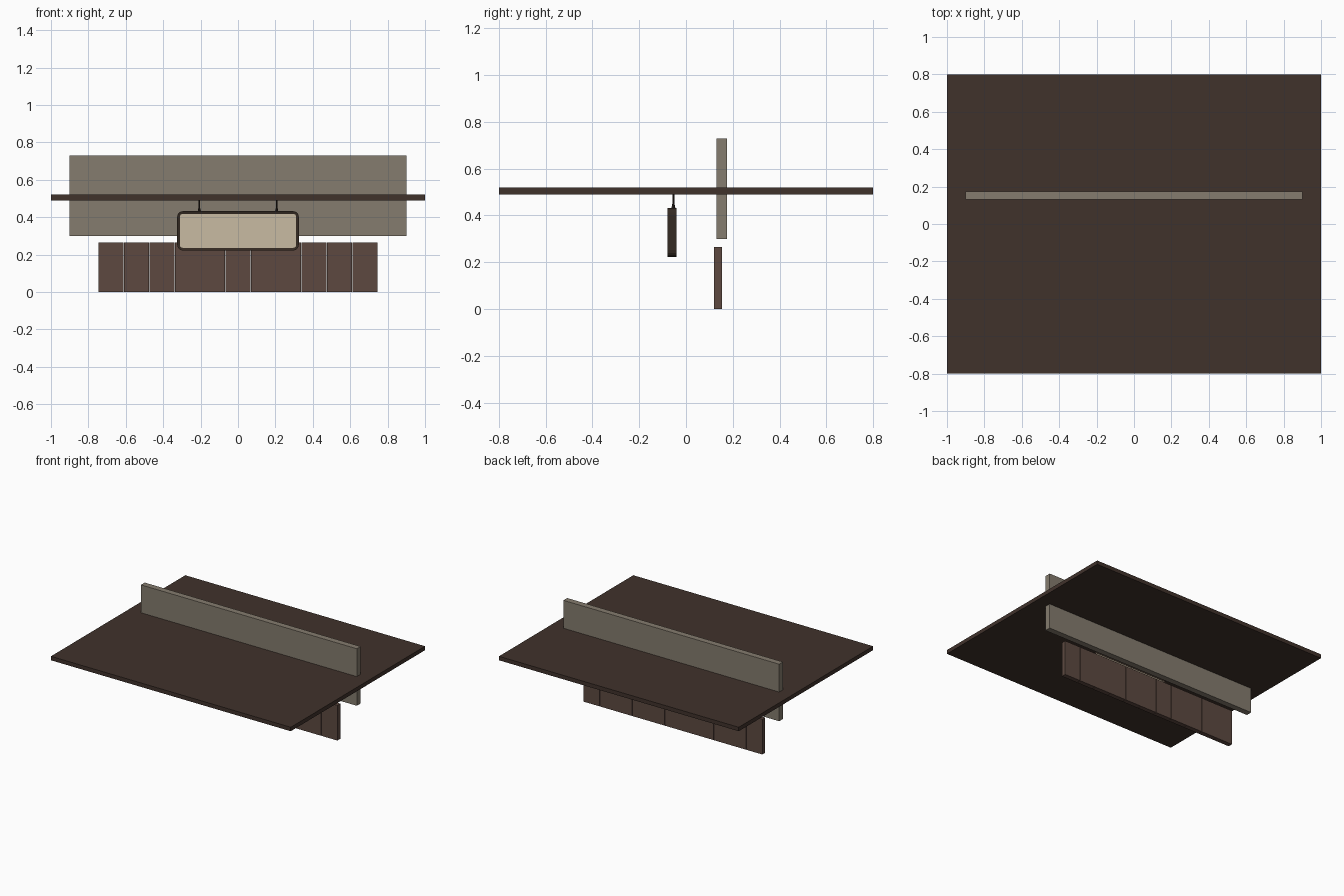
import bpy, bmesh
from mathutils import Vector

cube = bpy.data.objects.get("Cube")
if cube:
    bpy.data.objects.remove(cube)


def material(name, rgb):
    # Flat colour given as 0-255 display values, stored linear
    lin = [((c / 255 + 0.055) / 1.055) ** 2.4 for c in rgb]
    m = bpy.data.materials.new(name)
    m.use_nodes = True
    m.diffuse_color = (*lin, 1)
    m.node_tree.nodes["Principled BSDF"].inputs["Base Color"].default_value = (*lin, 1)
    return m


DARK = material("dark wood", (64, 50, 43))
BROWN = material("brown boards", (93, 73, 64))
GREY = material("grey beige beam", (133, 124, 110))
FRAME = material("sign frame", (52, 42, 34))
CREAM = material("cream sign face", (200, 187, 162))
CORD = material("dark cord", (44, 36, 30))


def finish(name, bm, mat):
    mesh = bpy.data.meshes.new(name)
    bm.to_mesh(mesh)
    bm.free()
    mesh.materials.append(mat)
    ob = bpy.data.objects.new(name, mesh)
    bpy.context.collection.objects.link(ob)
    return ob


def box(name, lo, hi, mat, corner=0):
    # Box between two corners; corner rounds the edges running along y
    lo, hi = Vector(lo), Vector(hi)
    bm = bmesh.new()
    bmesh.ops.create_cube(bm, size=1)
    for v in bm.verts:
        v.co = (lo + hi) / 2 + v.co * (hi - lo)
    if corner:
        edges = [e for e in bm.edges
                 if abs(e.verts[0].co.y - e.verts[1].co.y) > 0.001]
        bmesh.ops.bevel(bm, geom=edges, offset=corner, segments=4,
                        profile=0.5, affect='EDGES')
    return finish(name, bm, mat)


# Canopy slab and the beam passing through it
box("canopy", (-1, -0.8, 0.49), (1, 0.8, 0.52), DARK)
box("beam", (-0.9, 0.13, 0.3), (0.9, 0.175, 0.73), GREY)

# Row of narrow boards below the beam
COUNT, HALF, GAP = 11, 0.746, 0.002
pitch = 2 * HALF / COUNT
for i in range(COUNT):
    x = -HALF + i * pitch
    box(f"board_{i + 1}", (x + GAP / 2, 0.12, 0), (x + pitch - GAP / 2, 0.155, 0.265), BROWN)

# Hanging sign: rounded frame with an inset face on front and back
sign = box("sign", (-0.325, -0.08, 0.222), (0.325, -0.04, 0.432), FRAME, 0.03)
sign.data.materials.append(CREAM)
bm = bmesh.new()
bm.from_mesh(sign.data)
panels = [f for f in bm.faces if abs(f.normal.y) > 0.9]
bmesh.ops.inset_individual(bm, faces=panels, thickness=0.014, depth=-0.003)
for f in panels:
    f.material_index = 1
bm.to_mesh(sign.data)
bm.free()


# Cords with a wider knot where they meet the sign
def cord(name, x, z0, z1, r0, r1):
    bm = bmesh.new()
    bmesh.ops.create_cone(bm, cap_ends=True, segments=8, radius1=r0, radius2=r1, depth=z1 - z0)
    bmesh.ops.translate(bm, verts=bm.verts, vec=(x, -0.054, (z0 + z1) / 2))
    finish(name, bm, CORD)


for side, x in (("left", 0.207), ("right", -0.207)):
    cord(f"{side}_cord", x, 0.43, 0.492, 0.004, 0.004)
    cord(f"{side}_cord_knot", x, 0.43, 0.452, 0.009, 0.004)
